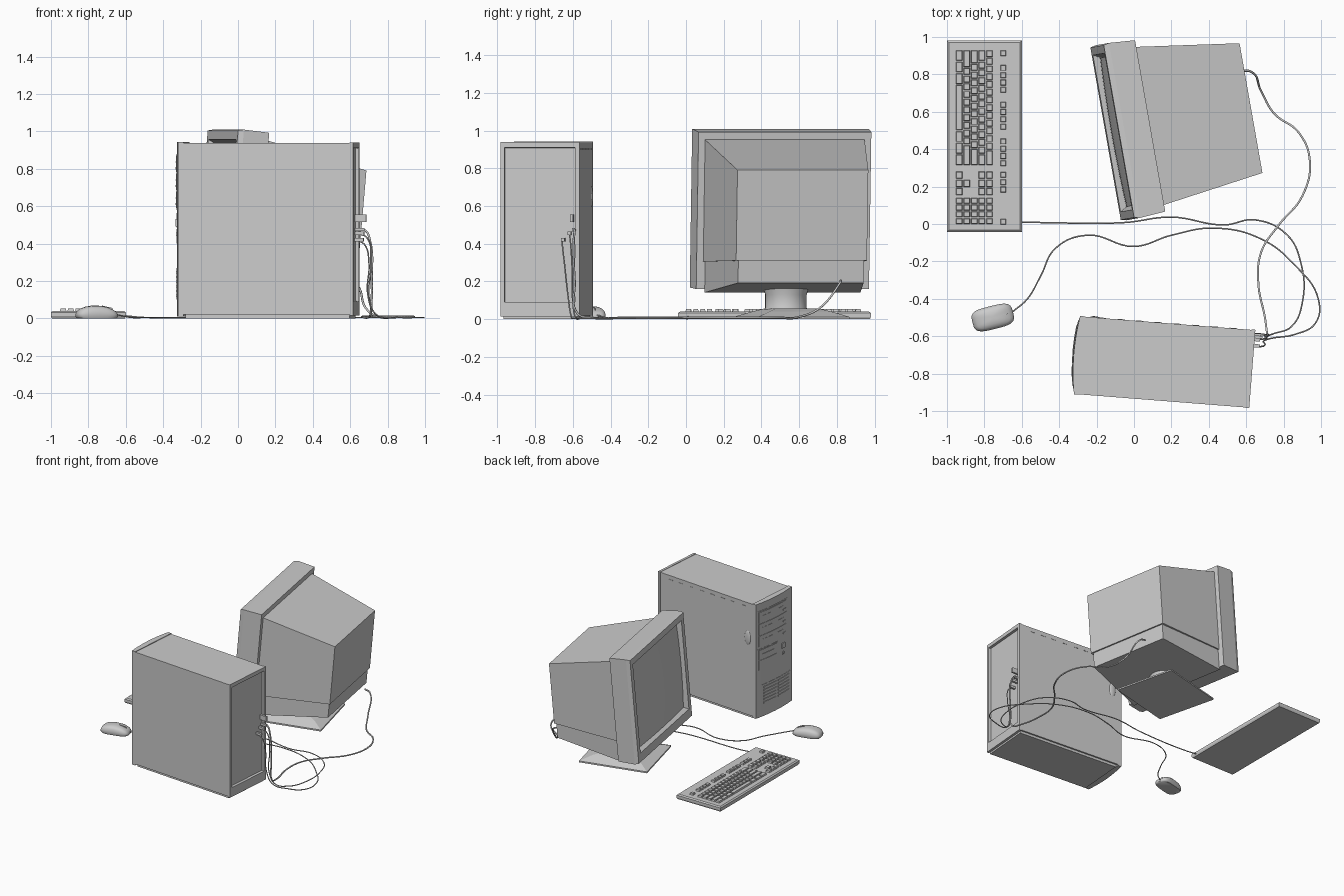
import bpy, bmesh
from math import radians, cos, sin, pi
from mathutils import Matrix, Vector

if "Cube" in bpy.data.objects:
    bpy.data.objects.remove(bpy.data.objects["Cube"])

I = Matrix.Identity(4)


def finish(name, bm, smooth=None):
    bmesh.ops.recalc_face_normals(bm, faces=bm.faces)
    me = bpy.data.meshes.new(name)
    bm.to_mesh(me)
    bm.free()
    ob = bpy.data.objects.new(name, me)
    bpy.context.collection.objects.link(ob)
    if smooth:
        bpy.ops.object.select_all(action='DESELECT')
        ob.select_set(True)
        bpy.context.view_layer.objects.active = ob
        bpy.ops.object.shade_smooth_by_angle(angle=radians(smooth))
    return ob


def add_loft(bm, rings, m=I):
    """Skin equal-length rings and cap both ends."""
    vs = [[bm.verts.new(m @ Vector(p)) for p in r] for r in rings]
    n = len(rings[0])
    for a, b in zip(vs, vs[1:]):
        for i in range(n):
            bm.faces.new((a[i], a[(i + 1) % n], b[(i + 1) % n], b[i]))
    bm.faces.new(vs[0])
    bm.faces.new(vs[-1])


def loft(name, rings, m=I, smooth=None):
    bm = bmesh.new()
    add_loft(bm, rings, m)
    return finish(name, bm, smooth)


def xrect(x, hw, z0, z1):
    return [(x, -hw, z0), (x, hw, z0), (x, hw, z1), (x, -hw, z1)]


def zrect(z, x0, x1, y0, y1):
    return [(x0, y0, z), (x1, y0, z), (x1, y1, z), (x0, y1, z)]


def circle(z, r, n=32):
    return [(r * cos(2 * pi * i / n), r * sin(2 * pi * i / n), z) for i in range(n)]


def box(name, x0, x1, y0, y1, z0, z1, m=I):
    return loft(name, [zrect(z0, x0, x1, y0, y1), zrect(z1, x0, x1, y0, y1)], m)


def cable(name, pts, r):
    cu = bpy.data.curves.new(name, 'CURVE')
    cu.dimensions = '3D'
    cu.bevel_depth = r
    cu.bevel_resolution = 1
    cu.resolution_u = 8
    cu.use_fill_caps = True
    s = cu.splines.new('BEZIER')
    s.bezier_points.add(len(pts) - 1)
    for bp, p in zip(s.bezier_points, pts):
        bp.co = p
        bp.handle_left_type = bp.handle_right_type = 'AUTO'
    ob = bpy.data.objects.new(name, cu)
    bpy.context.collection.objects.link(ob)


# Monitor: turned and tilted back
M = Matrix.Translation((-0.1525, 0.4825, 0.17)) @ Matrix.Rotation(radians(10), 4, 'Z') \
    @ Matrix.Rotation(radians(5), 4, 'Y')
loft("monitor_bezel", [xrect(.17, .465, .005, .84), xrect(.03, .475, 0, .845), xrect(0, .468, .006, .838),
                       xrect(0, .425, .075, .79), xrect(.035, .405, .095, .77)], M)
loft("monitor_housing", [xrect(.165, .43, .15, .80), xrect(.733, .352, .205, .687)], M)
loft("monitor_lower_housing", [xrect(.165, .42, -.015, .15), xrect(.722, .338, .085, .21)], M)

# Bulged screen
bm = bmesh.new()
bmesh.ops.create_grid(bm, x_segments=12, y_segments=12, size=1)
for v in bm.verts:
    a, b = v.co.x, v.co.y
    v.co = M @ Vector((.034 - .022 * (1 - a * a * .5 - b * b * .5), a * .404, .4325 + b * .337))
finish("screen", bm, 60)

# Monitor stand
S = Matrix.Translation((.16, .56, 0)) @ Matrix.Rotation(radians(14), 4, 'Z')
loft("stand_base", [zrect(0, -.27, .27, -.25, .25), zrect(.012, -.27, .27, -.25, .25),
                    zrect(.04, -.19, .19, -.17, .17), zrect(.056, -.12, .12, -.12, .12)], S)
loft("stand_neck", [circle(.04, .12), circle(.06, .11), circle(.13, .11), circle(.19, .13)],
     Matrix.Translation((.14, .53, 0)), 40)

# Tower shell with recessed back
T = Matrix.Translation((.6325, -.775, 0)) @ Matrix.Rotation(radians(-4.5), 4, 'Z')
loft("tower_shell", [xrect(-.91, .208, .02, .937), xrect(-.02, .208, .02, .937), xrect(-.02, .21, .015, .94),
                     xrect(0, .21, .015, .94), xrect(0, .188, .09, .91), xrect(-.02, .186, .092, .908)], T)
box("tower_plinth", -.9, -.02, -.195, .195, 0, .025, T)


def front_panel(name, v0, v1, z0, z1, proud, depth=.02):
    """Panel following the bowed tower front."""
    n = 8
    ys = [v0 + (v1 - v0) * i / n for i in range(n + 1)]
    fx = [-.94 - .018 * (1 - (y / .21) ** 2) - proud for y in ys]
    out = list(zip(fx, ys)) + [(-.94 + depth, v1), (-.94 + depth, v0)]
    return loft(name, [[(x, y, z) for x, y in out] for z in (z0, z1)], T, 20)


front_panel("tower_front", -.21, .21, .01, .942, 0, .03)
front_panel("drive_bay_surround", -.14, .195, .58, .88, .002)
for i in range(3):
    z = .59 + i * .096
    front_panel("drive_cover", -.13, .185, z, z + .088, .005)
    front_panel("drive_slot", -.09, .15, z + .05, z + .056, .007)
    front_panel("drive_button", -.115, -.085, z + .015, z + .027, .008)
front_panel("floppy_surround", -.02, .195, .39, .57, .002)
for z in (.40, .485):
    front_panel("floppy_cover", -.01, .185, z, z + .077, .005)
front_panel("floppy_slot", .02, .16, .52, .526, .008)
front_panel("power_button", -.11, -.07, .49, .53, .007)
front_panel("reset_button", -.1, -.08, .44, .46, .006)
front_panel("vent_panel", -.18, .15, .1, .27, .002)
for z in range(6):
    for v0, v1 in ((-.165, -.025), (-.005, .135)):
        front_panel("vent_slat", v0, v1, .115 + z * .025, .127 + z * .025, .006)

# Side clips and grip
for i in range(8):
    x = -.84 + i * .1
    box("side_clip", x, x + .04, .2, .2105, .9, .906, T)
bm = bmesh.new()
bmesh.ops.create_uvsphere(bm, u_segments=16, v_segments=10, radius=1,
                          matrix=T @ Matrix.Translation((-.86, .205, .65)) @ Matrix.Diagonal((.03, .01, .06, 1)))
finish("side_grip", bm, 60)

# Keyboard case
loft("keyboard_case", [zrect(0, -.995, -.605, -.035, .975), zrect(.012, -1, -.6, -.042, .98),
                       zrect(.032, -1, -.6, -.042, .98), zrect(.04, -.99, -.61, -.032, .97)])

# Keys, rows listed from the user's left (+y) to right
bm = bmesh.new()


def key(x, y, dx, dy):
    g, t = .003, .006
    add_loft(bm, [zrect(.038, x + g, x + dx - g, y + g, y + dy - g),
                  zrect(.053, x + t, x + dx - t, y + t, y + dy - t)])


P = .0413
rows = [[1.5, 1.5, 1.5, 6, 1.5, 1.5, 1.5],
        [2.3] + [1] * 10 + [2.7],
        [1.8] + [1] * 11 + [2.2],
        [1.5] + [1] * 12 + [1.5],
        [1] * 13 + [2]]
for r, widths in enumerate(rows):
    y = .932
    for w in widths:
        y -= w * P
        key(-.955 + r * .0405, y, .0405, w * P)
for c in range(3):
    y = .283 - (c + 1) * .044
    for x in (-.793, -.8335, -.955):
        key(x, y, .0405, .044)
key(-.9145, .195, .0405, .044)
for c in range(4):
    for r in range(5):
        key(-.955 + r * .0405, .143 - (c + 1) * .0365, .0405, .0365)
for start, n in ((.934, 1), (.855, 4), (.658, 4), (.462, 4), (.283, 3), (.033, 1)):
    for i in range(n):
        key(-.718, start - (i + 1) * .039, .038, .037)
finish("keyboard_keys", bm)

# Mouse
K = Matrix.Translation((-.755, -.5, 0)) @ Matrix.Rotation(radians(14), 4, 'Z')


def mouse_ring(z, s, n=32):
    out = []
    for i in range(n):
        c, d = cos(2 * pi * i / n), sin(2 * pi * i / n)
        x = s * abs(c) ** .55 * (1 if c > 0 else -1)
        y = s * abs(d) ** .55 * (1 if d > 0 else -1)
        out.append((x * .112, y * .062, z * (1 - .3 * x * x - .08 * x)))
    return out


loft("mouse_body", [mouse_ring(z, s) for z, s in ((0, .92), (.012, 1), (.03, 1), (.048, .93), (.058, .8),
                                                  (.065, .55), (.068, .25), (.068, .05))], K, 50)
loft("mouse_button_seam", [xrect(.03, .001, .05, .068), xrect(.085, .001, .035, .056)], K)

# Cables along the desk and up to the tower sockets
g = .005
cable("keyboard_cable", [(-.61, .01, .015), (-.5, .008, g), (-.05, .008, g), (.2, .037, g), (.48, -.005, g),
                         (.65, .022, g), (.82, -.06, g), (.89, -.2, g), (.9, -.42, g), (.84, -.55, g),
                         (.75, -.585, .01), (.705, -.6, .09), (.71, -.605, .3), (.69, -.615, .43), (.64, -.62, .455)], .004)
cable("mouse_cable", [(-.65, -.47, .02), (-.57, -.4, g), (-.5, -.28, g), (-.42, -.13, g), (-.25, -.06, g),
                      (0, -.12, g), (.2, -.06, g), (.43, -.022, g), (.68, -.08, g), (.86, -.22, g), (.985, -.4, g),
                      (.97, -.53, g), (.86, -.59, g), (.74, -.61, .02), (.695, -.625, .12), (.7, -.645, .3),
                      (.68, -.655, .39), (.64, -.655, .42)], .004)
cable("monitor_cable", [(.575, .82, .205), (.625, .815, .19), (.68, .71, .06), (.75, .59, .01), (.88, .49, .008),
                        (.94, .34, .008), (.9, .15, .008), (.77, -.01, .008), (.68, -.15, .008), (.665, -.32, .008),
                        (.7, -.5, .008), (.71, -.575, .03), (.715, -.59, .2), (.705, -.595, .42), (.68, -.59, .47),
                        (.64, -.59, .475)], .006)
box("monitor_plug", -.02, .04, .165, .18, .515, .555, T)
for y, z in ((.125, .42), (.158, .455), (.182, .475)):
    box("cable_plug", -.02, .03, y - .009, y + .009, z - .009, z + .009, T)
